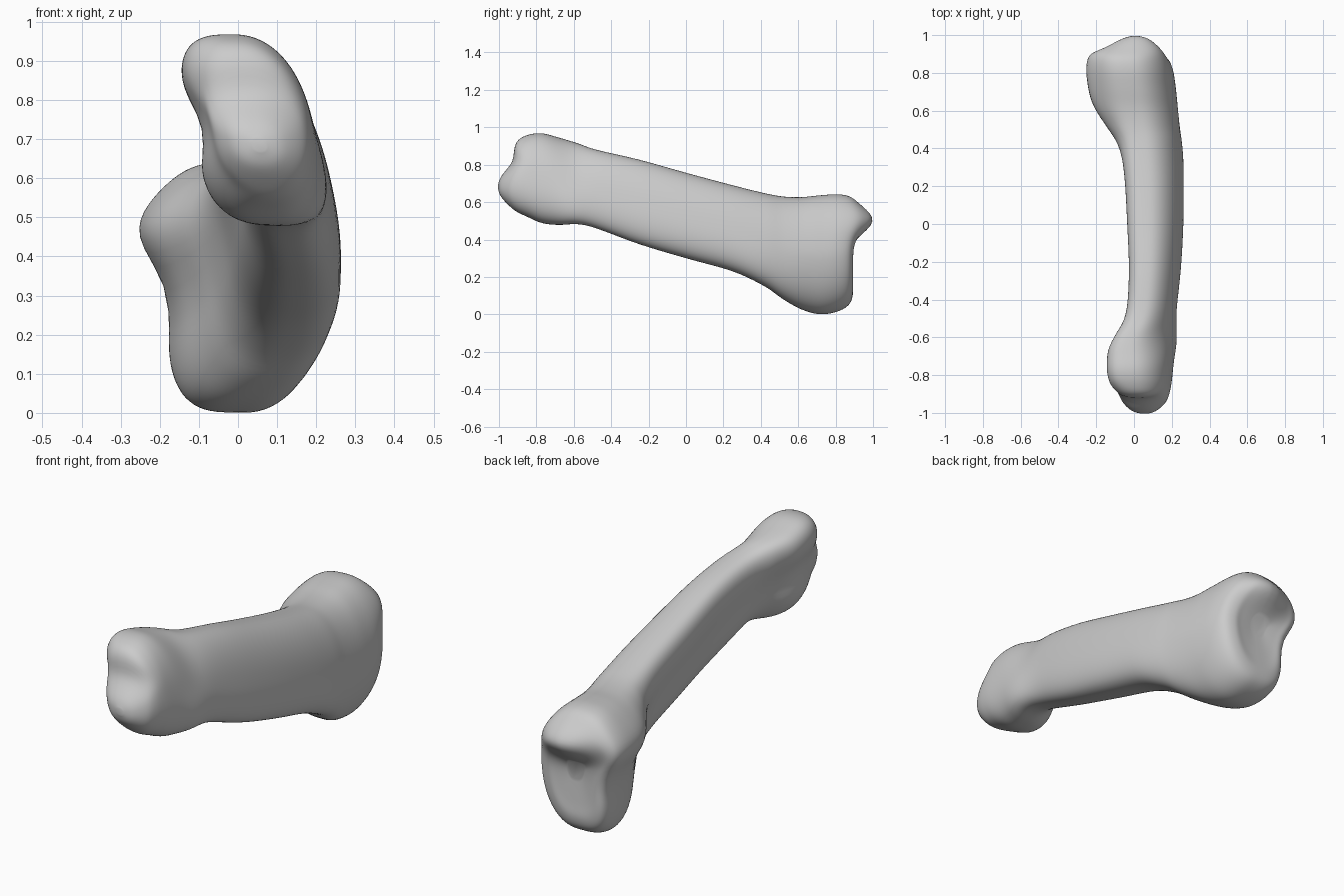
import bpy
import bmesh
from math import sin, cos, pi, exp, copysign

cube = bpy.data.objects.get("Cube")
if cube:
    bpy.data.objects.remove(cube, do_unlink=True)

SIDES = 80   # points around each cross-section
STEPS = 5    # interpolated rings between stations

# Stations along the bone: y, palm side x, back side x, bottom z, top z
knuckle_end = [
    (-1.005, .04, .07, .67, .70),
    (-.99, -.01, .115, .63, .745),
    (-.95, -.055, .16, .585, .82),
    (-.908, -.085, .178, .55, .92),
    (-.85, -.115, .188, .522, .958),
    (-.77, -.13, .195, .488, .968),
    (-.68, -.115, .2, .478, .945),
    (-.58, -.06, .2, .482, .915),
]
shaft = [
    (-.48, -.025, .21, .46, .88),
    (-.25, -.01, .235, .375, .827),
    (0, -.02, .25, .3, .757),
    (.25, -.035, .252, .23, .69),
    (.42, -.06, .248, .15, .648),
]
base_end = [
    (.52, -.1, .24, .08, .63),
    (.62, -.145, .232, .025, .627),
    (.72, -.17, .222, .0, .637),
    (.81, -.18, .208, .015, .642),
    (.87, -.17, .182, .05, .625),
    (.892, -.14, .135, .105, .575),
    (.888, -.095, .09, .18, .5),
    (.88, -.03, .025, .3, .39),
]
stations = knuckle_end + shaft + base_end


def catmull(a, b, c, d, t):
    """Smooth blend from b to c."""
    return tuple(
        q + t * ((r - p) + t * (2 * p - 5 * q + 4 * r - s + t * (3 * (q - r) + s - p))) / 2
        for p, q, r, s in zip(a, b, c, d))


def smoothstep(low, high, value):
    t = min(max((value - low) / (high - low), 0), 1)
    return t * t * (3 - 2 * t)


def bump(value, centre, width):
    return exp(-((value - centre) / width) ** 2)


def signed_power(value, power):
    return copysign(abs(value) ** power, value)


def cross_section(station):
    """Rounded back, flattened and grooved palm side, leaning with height."""
    y, x_palm, x_back, z_low, z_high = station
    cx, cz = (x_palm + x_back) / 2, (z_low + z_high) / 2
    half_x, half_z = (x_back - x_palm) / 2, (z_high - z_low) / 2
    knuckle = smoothstep(-.5, -.7, y) * smoothstep(-.97, -.86, y)
    tip = smoothstep(-.82, -.92, y)
    flare = smoothstep(.3, .7, y)
    end_face = smoothstep(.7, .86, y)
    groove = (.08 * (1 - tip) + .16 * knuckle) * half_x
    upper_lean = .2 - .12 * flare + .15 * bump(y, -.6, .1)
    lower_lean = upper_lean - .11 * flare
    ring = []
    for i in range(SIDES):
        angle = 2 * pi * i / SIDES
        c, s = cos(angle), sin(angle)
        power = .85 + .07 * flare + .07 * tip
        if c < 0:
            # Squarer palm side, most of all under the base
            power = .66 + .2 * tip - (.1 * flare if s < 0 else 0)
        u, v = signed_power(c, power), signed_power(s, power)
        dz = half_z * v
        z = cz + dz
        x = cx + half_x * u - (upper_lean if s > 0 else lower_lean) * dz
        if c < 0:
            # Palm groove, and the side swelling of the base
            x -= groove * u * bump(v, 0, .4)
            x += .075 * flare * u * bump(z, .47, .13)
        # Saddle between the knuckles, and the raised lip of the joint face
        saddle = .022 * tip * bump(z, .815, .065)
        lip = .11 * end_face * bump(z, .5, .09) * bump(x, 0, .16)
        ring.append((x, y + saddle + lip, z))
    return ring


# Interpolate the stations into a fine series of rings
padded = [stations[0]] + stations + [stations[-1]]
rings = []
for k in range(len(stations) - 1):
    for j in range(STEPS):
        rings.append(cross_section(catmull(*padded[k:k + 4], j / STEPS)))
rings.append(cross_section(stations[-1]))

# Skin the rings and close both ends
bm = bmesh.new()
loops = [[bm.verts.new(p) for p in ring] for ring in rings]
for first, second in zip(loops, loops[1:]):
    for i in range(SIDES):
        n = (i + 1) % SIDES
        bm.faces.new((first[i], first[n], second[n], second[i]))
bm.faces.new(loops[0])
bm.faces.new(loops[-1])
bmesh.ops.recalc_face_normals(bm, faces=bm.faces)
for face in bm.faces:
    face.smooth = True
mesh = bpy.data.meshes.new("finger_bone")
bm.to_mesh(mesh)
bm.free()
bone = bpy.data.objects.new("finger_bone", mesh)
bpy.context.collection.objects.link(bone)

# Soften the loft
soften = bone.modifiers.new("soften", "SMOOTH")
soften.factor = .5
soften.iterations = 3

# Plain grey bone colour
grey = bpy.data.materials.new("bone_grey")
grey.use_nodes = True
colour = (.6, .6, .6, 1)
grey.diffuse_color = colour
grey.node_tree.nodes["Principled BSDF"].inputs["Base Color"].default_value = colour
mesh.materials.append(grey)
